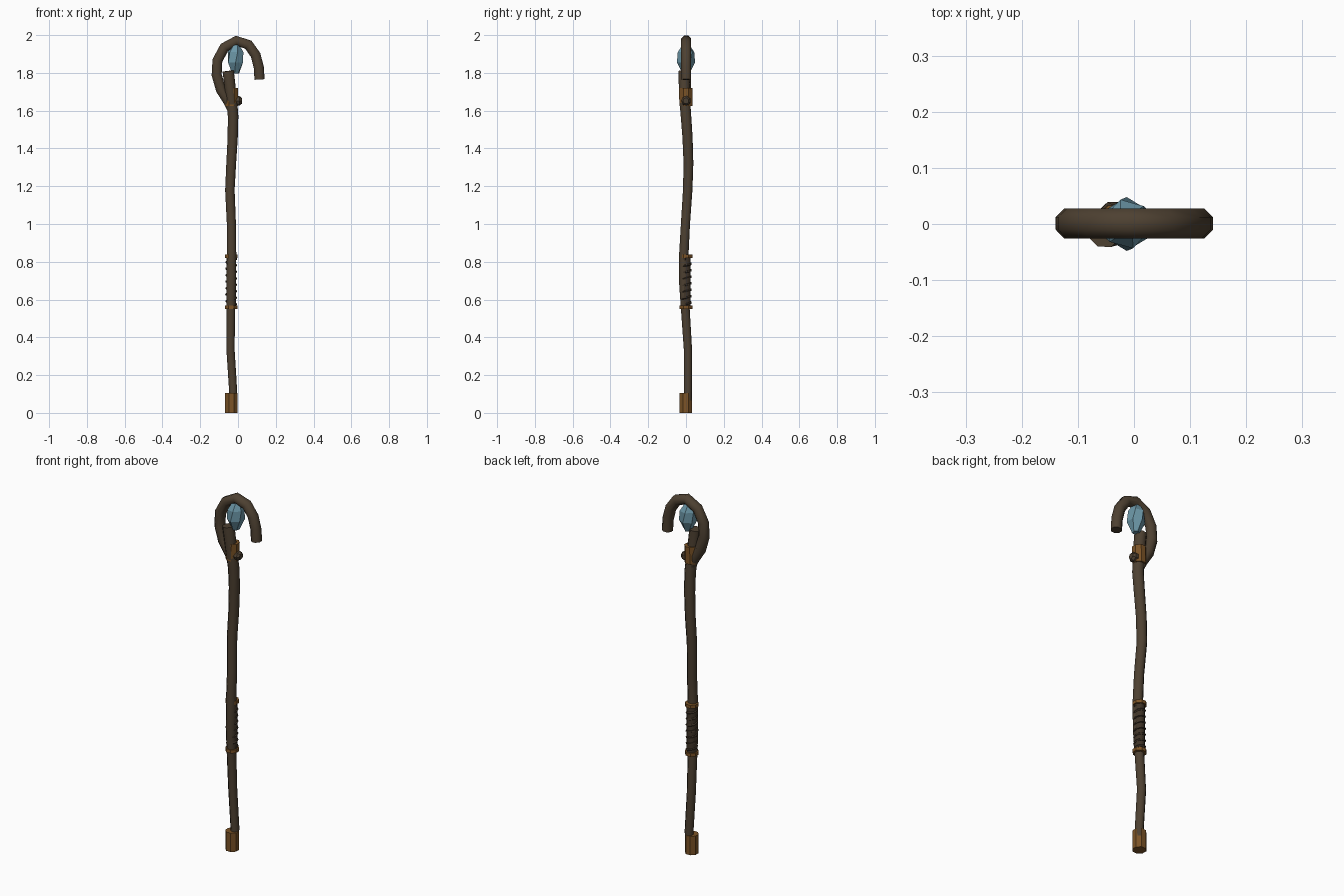
import bpy, math
from mathutils import Vector

if "Cube" in bpy.data.objects:
    bpy.data.objects.remove(bpy.data.objects["Cube"])


def material(name, rgb):
    m = bpy.data.materials.new(name)
    m.diffuse_color = (*rgb, 1)
    m.use_nodes = True
    m.node_tree.nodes["Principled BSDF"].inputs["Base Color"].default_value = m.diffuse_color
    return m


WOOD = material("dark wood", (0.075, 0.052, 0.031))
BRASS = material("aged brass", (0.20, 0.088, 0.02))
CRYSTAL = material("blue crystal", (0.15, 0.31, 0.39))
LEATHER = material("dark leather", (0.05, 0.034, 0.021))


def make(name, verts, faces, mat, angle=None):
    me = bpy.data.meshes.new(name)
    me.from_pydata(verts, [], faces)
    me.materials.append(mat)
    if angle:
        me.shade_smooth()
        me.set_sharp_from_angle(angle=math.radians(angle))
    ob = bpy.data.objects.new(name, me)
    bpy.context.collection.objects.link(ob)
    return ob


def skin(rings):
    """Join equal-size rings into a closed tube."""
    n = len(rings[0])
    verts = [v for r in rings for v in r]
    faces = [(i * n + j, i * n + (j + 1) % n, (i + 1) * n + (j + 1) % n, (i + 1) * n + j)
             for i in range(len(rings) - 1) for j in range(n)]
    faces.append(tuple(reversed(range(n))))
    faces.append(tuple(range((len(rings) - 1) * n, len(rings) * n)))
    return verts, faces


def tube(name, path, radii, sides, mat, angle=50, turn=0.5):
    """Sweep a polygon along a path without twisting."""
    pts = [Vector(p) for p in path]
    side, rings = Vector((0, 1, 0)), []
    for i, p in enumerate(pts):
        t = (pts[min(i + 1, len(pts) - 1)] - pts[max(i - 1, 0)]).normalized()
        side = (side - t * side.dot(t)).normalized()
        other = t.cross(side)
        r = radii[i] if isinstance(radii, (list, tuple)) else radii
        rings.append([p + r * (math.cos(a) * side + math.sin(a) * other)
                      for a in (math.tau * (j + turn) / sides for j in range(sides))])
    return make(name, *skin(rings), mat, angle)


# gently bent shaft: x, y, z, radius
shaft = [(-.03, .008, .01, .023), (-.026, .01, .12, .023), (-.04, .01, .34, .0235),
         (-.038, -.003, .54, .025), (-.036, -.011, .68, .027), (-.034, -.012, .83, .027),
         (-.035, -.003, 1.0, .026), (-.043, .009, 1.18, .027), (-.036, .013, 1.32, .028),
         (-.028, .008, 1.46, .029), (-.026, 0, 1.57, .03), (-.034, -.007, 1.66, .031),
         (-.052, -.011, 1.81, .032)]
tube("shaft", [s[:3] for s in shaft], [s[3] for s in shaft], 8, WOOD)

# curled crook
crook = [(-.035, 1.60), (-.055, 1.65), (-.09, 1.71), (-.113, 1.79), (-.109, 1.865), (-.072, 1.935),
         (-.008, 1.97), (.055, 1.949), (.093, 1.895), (.11, 1.83), (.114, 1.765)]
tube("crook", [(x, 0.001, z) for x, z in crook], [.02, .026] + [.029] * 9, 8, WOOD)

# brass ferrule, grip rings and head collar
tube("ferrule", [(-.035, -.001, 0), (-.035, -.001, .105)], .036, 8, BRASS, 30)
for label, z in (("lower", .56), ("upper", .83)):
    tube(label + "_grip_ring", [(-.036, 0, z - .009), (-.036, 0, z + .009)], .036, 8, BRASS, 30)
tube("head_collar", [(-.034, 0, 1.625), (-.032, 0, 1.72)], .036, 8, BRASS, 30)

# leather grip: core with a spiral cord
tube("grip_core", [(-.036, 0, .56), (-.036, 0, .83)], .027, 8, LEATHER)
turns, steps = 7, 10
cord = [(-.036 + .026 * math.cos(math.tau * k / steps), .026 * math.sin(math.tau * k / steps),
         .575 + .24 * k / (turns * steps)) for k in range(turns * steps + 1)]
tube("grip_cord", cord, .006, 5, LEATHER)

# cut-off branch knot
tube("branch_knot", [(-.03, 0, 1.652), (-.015, 0, 1.652), (.008, 0, 1.652), (.02, 0, 1.652)],
     [.02, .026, .026, .016], 7, WOOD, 30)

# faceted crystal
rings = []
for k, (z, r) in enumerate([(1.797, .02), (1.855, .048), (1.91, .045), (1.947, .022)]):
    rings.append([Vector((-.013 + .95 * r * math.cos(a), r * math.sin(a), z))
                  for a in (math.tau * (j + .25 * k + .25) / 6 for j in range(6))])
make("crystal", *skin(rings), CRYSTAL)
